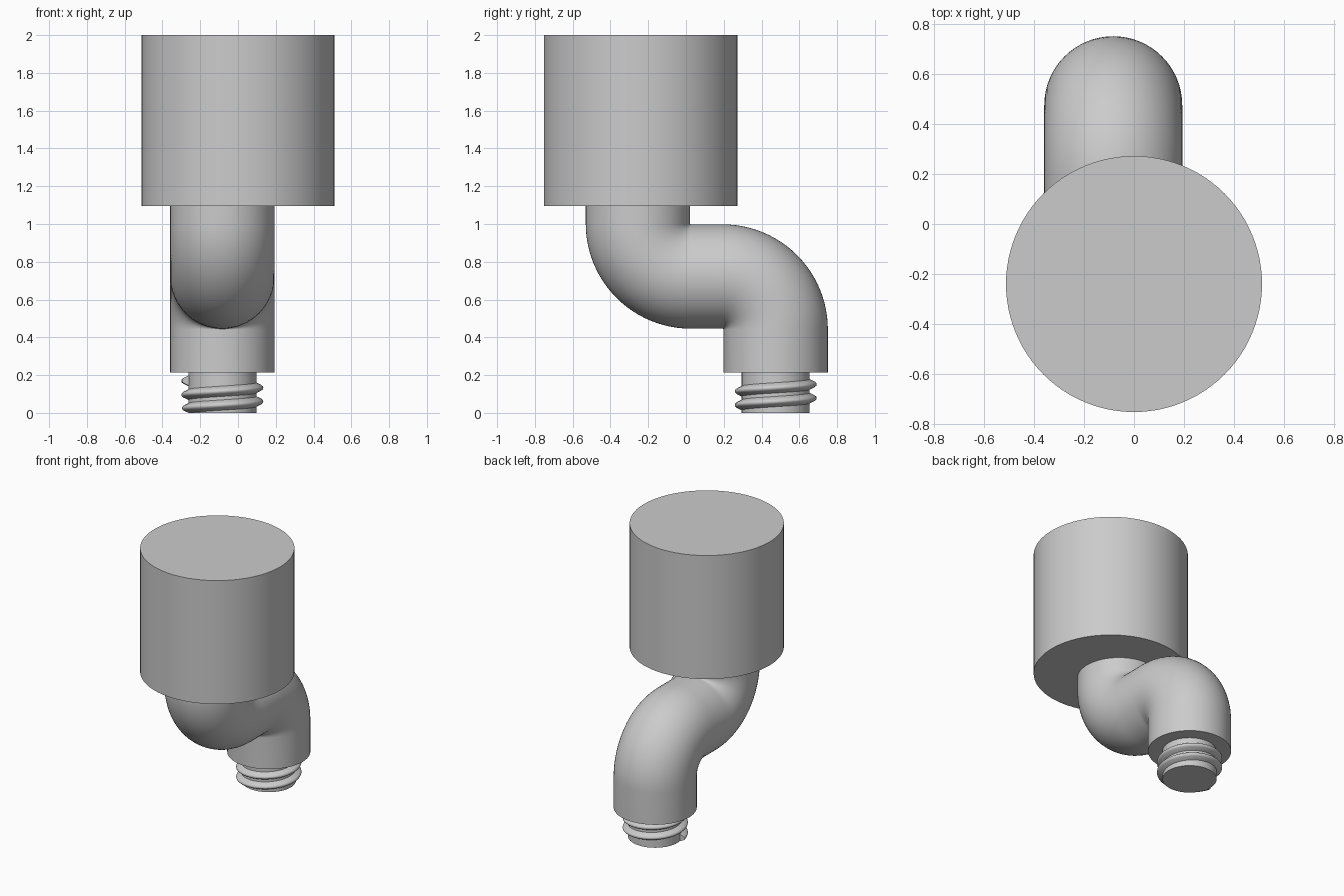
import bpy, bmesh, math
from mathutils import Vector

if "Cube" in bpy.data.objects:
    bpy.data.objects.remove(bpy.data.objects["Cube"])

grey = bpy.data.materials.new("plain_grey")
grey.diffuse_color = (0.6, 0.6, 0.6, 1)
grey.use_nodes = True
grey.node_tree.nodes["Principled BSDF"].inputs["Base Color"].default_value = grey.diffuse_color

PIPE_X, NECK_Y = -0.083, 0.475


def finish(obj, angle=35):
    obj.data.materials.append(grey)
    bpy.ops.object.select_all(action='DESELECT')
    obj.select_set(True)
    bpy.context.view_layer.objects.active = obj
    bpy.ops.object.shade_smooth_by_angle(angle=math.radians(angle))


def cylinder(name, x, y, r, z0, z1, sides=64):
    bpy.ops.mesh.primitive_cylinder_add(vertices=sides, radius=r, depth=z1 - z0,
                                        location=(x, y, (z0 + z1) / 2))
    obj = bpy.context.object
    obj.name = name
    finish(obj)


def loft(name, rings):
    """Skin closed rings of points and cap both ends."""
    bm = bmesh.new()
    loops = [[bm.verts.new(p) for p in ring] for ring in rings]
    n = len(loops[0])
    for a, b in zip(loops, loops[1:]):
        for i in range(n):
            j = (i + 1) % n
            bm.faces.new((a[i], a[j], b[j], b[i]))
    bm.faces.new(loops[0][::-1])
    bm.faces.new(loops[-1])
    bmesh.ops.recalc_face_normals(bm, faces=bm.faces)
    mesh = bpy.data.meshes.new(name)
    bm.to_mesh(mesh)
    bm.free()
    obj = bpy.data.objects.new(name, mesh)
    bpy.context.collection.objects.link(obj)
    finish(obj)


# large solid head
cylinder("head", 0, -0.24, 0.512, 1.095, 2.0, 96)

# S-bent pipe: path entries are (y, z, tangent_y, tangent_z)
R, STEPS = 0.28, 24
path = [(-0.255, 1.12, 0, -1)]
for i in range(STEPS + 1):
    a = math.pi + math.pi / 2 * i / STEPS
    path.append((0.025 + R * math.cos(a), 1.002 + R * math.sin(a), -math.sin(a), math.cos(a)))
for i in range(STEPS + 1):
    a = math.pi / 2 * (1 - i / STEPS)
    path.append((0.195 + R * math.cos(a), 0.442 + R * math.sin(a), math.sin(a), -math.cos(a)))
path.append((NECK_Y, 0.213, 0, -1))

rings = []
for y, z, ty, tz in path:
    centre, normal = Vector((PIPE_X, y, z)), Vector((0, -tz, ty))
    rings.append([centre + 0.276 * (math.cos(t) * Vector((1, 0, 0)) + math.sin(t) * normal)
                  for t in (2 * math.pi * k / 64 for k in range(64))])
loft("bent_pipe", rings)

# threaded neck core
cylinder("neck", PIPE_X, NECK_Y, 0.18, 0, 0.22)

# two-turn right-handed thread with a rounded crest: (radius, height offset)
profile = [(0.172, -0.031), (0.182, -0.026), (0.207, -0.014), (0.215, -0.007), (0.217, 0),
           (0.215, 0.007), (0.207, 0.014), (0.182, 0.026), (0.172, 0.031)]
PITCH, START, TURN_STEPS = 0.073, math.radians(190), 128
rings = []
for i in range(TURN_STEPS + 1):
    turn = 2 * i / TURN_STEPS
    a = START + 2 * math.pi * turn
    rings.append([(PIPE_X + r * math.cos(a), NECK_Y + r * math.sin(a),
                   max(0.001, 0.025 + PITCH * turn + h + 0.0001 * k))
                  for k, (r, h) in enumerate(profile)])
loft("screw_thread", rings)
